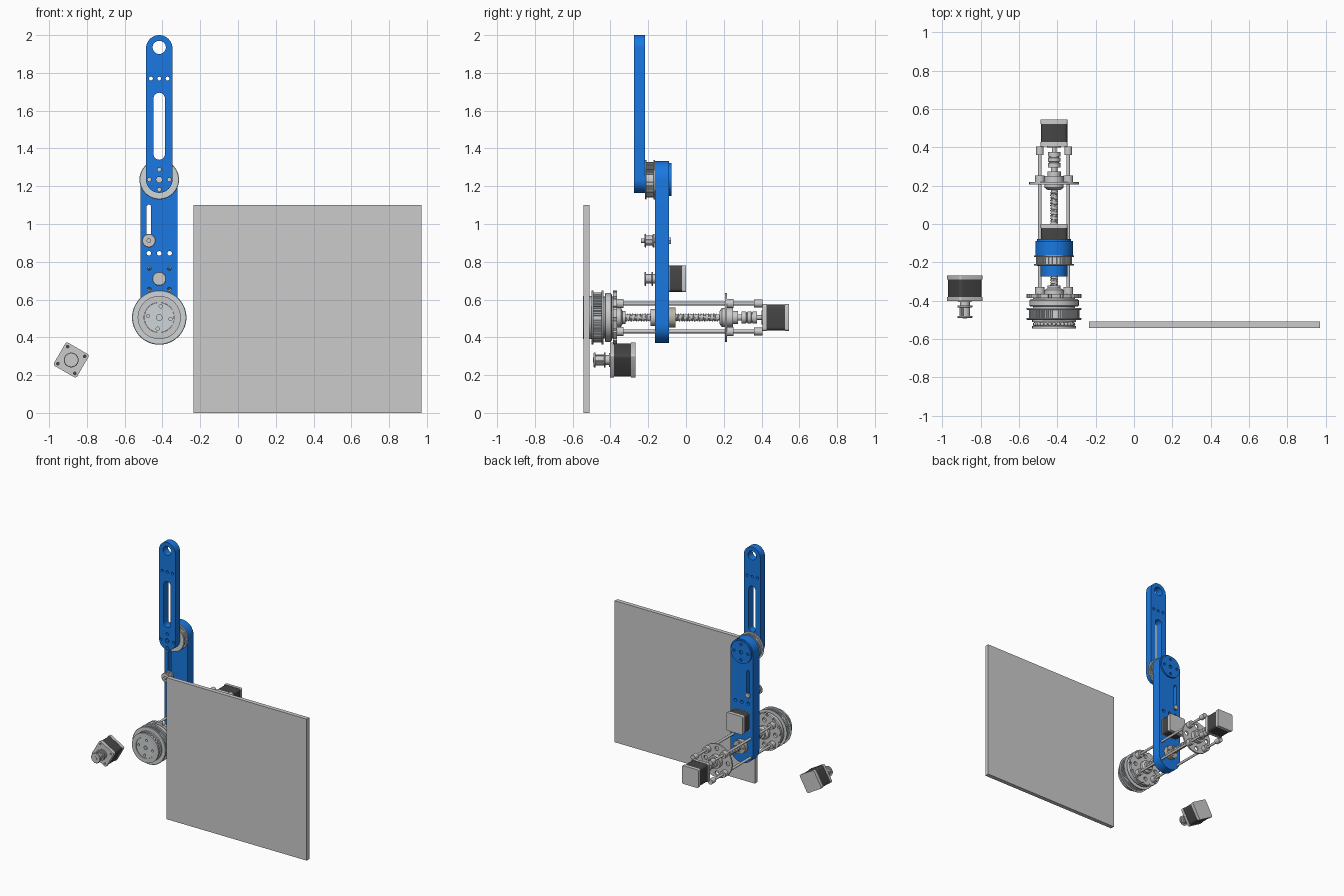
import bpy, bmesh
from math import sin, cos, pi, radians

if "Cube" in bpy.data.objects:
    bpy.data.objects.remove(bpy.data.objects["Cube"])

CX, CZ = -0.417, 0.505      # main axis of the joint

def material(name, c):
    m = bpy.data.materials.new(name)
    m.diffuse_color = (*c, 1)
    m.use_nodes = True
    m.node_tree.nodes["Principled BSDF"].inputs["Base Color"].default_value = m.diffuse_color
    return m

BLUE = material("blue", (0.01, 0.19, 0.76))
DARK = material("dark", (0.06, 0.06, 0.06))
LIGHT = material("light", (0.62, 0.66, 0.68))
TAN = material("tan", (0.5, 0.46, 0.38))

def finish(name, bm, mat=None):
    bmesh.ops.remove_doubles(bm, verts=bm.verts, dist=1e-5)
    bmesh.ops.recalc_face_normals(bm, faces=bm.faces)
    me = bpy.data.meshes.new(name)
    bm.to_mesh(me)
    bm.free()
    ob = bpy.data.objects.new(name, me)
    bpy.context.collection.objects.link(ob)
    if mat:
        me.materials.append(mat)
    return ob

# 2D outlines in the x-z plane
def circle(x, z, r, n=32):
    return [(x + r * cos(2 * pi * i / n), z + r * sin(2 * pi * i / n)) for i in range(n)]

def capsule(x, z0, z1, r, n=20):
    top = [(x + r * cos(pi * i / n), z1 + r * sin(pi * i / n)) for i in range(n + 1)]
    return top + [(x - r * cos(pi * i / n), z0 - r * sin(pi * i / n)) for i in range(n + 1)]

def toothed(x, z, ro, ri, n, duty=0.5):
    pts = []
    for i in range(n):
        for f, r in ((0, ro), (duty / 2, ro), (duty, ro), (duty + 0.06, ri), (0.94, ri)):
            a = 2 * pi * (i + f) / n
            pts.append((x + r * cos(a), z + r * sin(a)))
    return pts

def rounded_square(x, z, h, c, ang):
    pts = []
    for k in range(4):
        for j in range(5):
            a = k * pi / 2 + j * pi / 8
            sx, sz = (1, -1, -1, 1)[k], (1, 1, -1, -1)[k]
            u, v = sx * (h - c) + c * cos(a), sz * (h - c) + c * sin(a)
            pts.append((x + u * cos(ang) - v * sin(ang), z + u * sin(ang) + v * cos(ang)))
    return pts

def prism(name, y0, y1, outlines, mat=None):
    """Extrude an outline (first) with holes (rest) from y0 to y1."""
    cu = bpy.data.curves.new(name, 'CURVE')
    cu.dimensions, cu.fill_mode, cu.extrude = '2D', 'BOTH', (y1 - y0) / 2
    for pts in outlines:
        s = cu.splines.new('POLY')
        s.points.add(len(pts) - 1)
        for p, (x, z) in zip(s.points, pts):
            p.co = (x, z, 0, 1)
        s.use_cyclic_u = True
    tmp = bpy.data.objects.new("tmp", cu)
    bpy.context.collection.objects.link(tmp)
    me = bpy.data.meshes.new_from_object(tmp.evaluated_get(bpy.context.evaluated_depsgraph_get()))
    bpy.data.objects.remove(tmp)
    bm = bmesh.new()
    bm.from_mesh(me)
    for v in bm.verts:
        v.co = (v.co.x, (y0 + y1) / 2 - v.co.z, v.co.y)
    return finish(name, bm, mat)

def lathe(name, x, z, prof, mat=None, n=32, closed=False):
    """Turn an (r, y) profile around the y axis at x, z."""
    bm = bmesh.new()
    vs = [bm.verts.new((r, y, 0)) for r, y in prof]
    es = [bm.edges.new(p) for p in zip(vs, vs[1:] + vs[:1] if closed else vs[1:])]
    bmesh.ops.spin(bm, geom=vs + es, cent=(0, 0, 0), axis=(0, 1, 0), angle=2 * pi, steps=n)
    ob = finish(name, bm, mat)
    ob.location = (x, 0, z)
    return ob

def cyl(name, x, z, r, y0, y1, mat=None, n=32):
    return lathe(name, x, z, [(0, y0), (r, y0), (r, y1), (0, y1)], mat, n)

def pulley(name, x, z, y0, y1, rf, rt, teeth, mat=None):
    t = 0.16 * (y1 - y0)
    prism(name + "_teeth", y0 + t, y1 - t, [toothed(x, z, rt, rt * 0.95, teeth)], mat)
    for k, a in (("front", y0), ("back", y1 - t)):
        lathe(f"{name}_{k}_flange", x, z, [(0, a), (rf - .003, a), (rf, a + .003), (rf, a + t), (0, a + t)], mat, 48)

def motor(name, x, z, y0, y1, ang=0.0):
    e = 0.022
    sq = lambda h, c: [rounded_square(x, z, h, c, ang)]
    holes = []
    for sx in (-1, 1):
        for sz in (-1, 1):
            u, v = 0.052 * sx, 0.052 * sz
            holes.append(circle(x + u * cos(ang) - v * sin(ang), z + u * sin(ang) + v * cos(ang), 0.007, 12))
    prism(name + "_front_cap", y0, y0 + e, sq(.071, .012) + holes)
    prism(name + "_core", y0 + e, y1 - e, sq(.069, .018), DARK)
    prism(name + "_rear_cap", y1 - e, y1, sq(.071, .012))
    cyl(name + "_boss", x, z, 0.036, y0 - 0.006, y0 + 0.002)
    cyl(name + "_shaft", x, z, 0.012, y0 - 0.09, y0)

# Flat panel
bm = bmesh.new()
bmesh.ops.create_cube(bm, size=1)
panel = finish("panel", bm)
panel.scale, panel.location = (1.205, 0.032, 1.1), (0.368, -0.526, 0.55)

# Upper arm
TZ = 1.235
small = lambda x, z, r=0.01: circle(x, z, r, 16)
around = lambda z, d: [small(CX + d * cos(k * pi / 2), z + d * sin(k * pi / 2)) for k in range(4)]
prism("upper_arm", -0.274, -0.217,
      [capsule(CX, TZ, 1.93, 0.07), circle(CX, 1.935, 0.035), capsule(CX, 1.37, 1.665, 0.03),
       circle(CX, TZ, 0.017, 6)] + around(TZ, 0.053) + [small(CX + d, 1.77) for d in (-.044, 0, .044)], BLUE)
pulley("elbow_pulley", CX, TZ, -0.217, -0.165, 0.105, 0.094, 60, LIGHT)

# Lower arm
prism("lower_arm", -0.165, -0.09,
      [capsule(CX, 0.469, TZ, 0.098), capsule(CX - .055, 0.9, 1.09, 0.0125)]
      + [small(CX + d, 0.845, .012) for d in (-.055, 0, .055)]
      + [small(CX + a, 0.71 + b) for a in (-.053, .053) for b in (-.055, .055)], BLUE)
prism("elbow_cap", -0.09, -0.078, [circle(CX, TZ, 0.088, 48), circle(CX, TZ, 0.015, 6)] + around(TZ, 0.06), BLUE)

# Belt tensioner and elbow motor
pulley("idler", CX - .055, 0.912, -0.22, -0.168, 0.036, 0.026, 18)
cyl("idler_shaft", CX - .055, 0.912, 0.012, -0.238, -0.088, n=20)
cyl("idler_nut", CX - .055, 0.912, 0.02, -0.09, -0.08, n=6)
motor("elbow_motor", CX, 0.71, -0.11, 0.0)
pulley("elbow_motor_pulley", CX, 0.71, -0.22, -0.175, 0.037, 0.026, 20)
cyl("elbow_motor_hub", CX, 0.71, 0.024, -0.18, -0.16)

# Separate base motor, turned about its shaft
MX, MZ = -0.883, 0.28
motor("base_motor", MX, MZ, -0.402, -0.268, radians(-30))
pulley("base_motor_pulley", MX, MZ, -0.49, -0.425, 0.039, 0.028, 20)
cyl("base_motor_hub", MX, MZ, 0.026, -0.43, -0.405)

# Lift motor with flexible coupling
motor("lift_motor", CX, CZ, 0.405, 0.545)
lathe("coupling", CX, CZ, [(0, .295), (.033, .295), (.033, .318), (.026, .32), (.026, .324), (.033, .326), (.033, .345),
                           (.026, .347), (.026, .351), (.033, .353), (.033, .375), (0, .375)])

# Lead screw: core with a helical thread
cyl("screw_core", CX, CZ, 0.017, -0.36, 0.3)
cu = bpy.data.curves.new("screw_thread", 'CURVE')
cu.dimensions, cu.bevel_depth, cu.bevel_resolution = '3D', 0.0045, 0
sp = cu.splines.new('POLY')
N = 38 * 16
sp.points.add(N)
for i, p in enumerate(sp.points):
    a = 2 * pi * i / 16
    p.co = (CX + .017 * cos(a), -0.34 + 0.51 * i / N, CZ + .017 * sin(a), 1)
tmp = bpy.data.objects.new("tmp", cu)
bpy.context.collection.objects.link(tmp)
bm = bmesh.new()
bm.from_mesh(bpy.data.meshes.new_from_object(tmp.evaluated_get(bpy.context.evaluated_depsgraph_get())))
bpy.data.objects.remove(tmp)
finish("screw_thread", bm)

# Lead screw nut carried by the lower arm
cyl("nut_front", CX, CZ, 0.045, -0.187, -0.16)
prism("nut_flange", -0.09, -0.055, [circle(CX, CZ, 0.052), circle(CX, CZ, 0.018)] + [
    small(CX + .036 * cos(k * pi / 2), CZ + .036 * sin(k * pi / 2), .006) for k in range(4)], TAN)

# Guide rods with clamps at both plates and the motor
for sx in (-1, 1):
    for sz in (-1, 1):
        x, z = CX + .074 * sx, CZ + .074 * sz
        tag = ("left" if sx < 0 else "right") + ("_lower" if sz < 0 else "_upper")
        cyl("guide_rod_" + tag, x, z, 0.0095, -0.365, 0.39, n=20)
        cyl("motor_post_" + tag, x, z, 0.02, 0.36, 0.405, n=24)
        cyl("rear_clamp_" + tag, x, z, 0.025, 0.217, 0.252, n=24)
        cyl("front_clamp_" + tag, x, z, 0.025, -0.366, -0.33, n=24)

# Rear and front plates
card = [circle(CX + .095 * cos(k * pi / 2), CZ + .095 * sin(k * pi / 2), .016, 20) for k in range(4)]
prism("rear_plate", 0.206, 0.218, [circle(CX, CZ, 0.13, 64)] + card)
lathe("rear_bearing", CX, CZ, [(0, .178), (.034, .178), (.05, .19), (.05, .25), (.035, .25), (.035, .275), (0, .275)])
prism("front_plate", -0.386, -0.366, [toothed(CX, CZ, 0.143, 0.132, 14, 0.7)] + card)
lathe("front_hub", CX, CZ, [(0, -.37), (.05, -.37), (.05, -.345), (.034, -.335), (.034, -.32), (0, -.32)])

# Base turntable: spacer, large pulley and ball bearing
lathe("spacer_ring", CX, CZ, [(0, -.43), (.124, -.43), (.129, -.425), (.129, -.398), (.12, -.392), (.11, -.392),
                              (.11, -.386), (0, -.386)], n=64)
cyl("spacer_neck", CX, CZ, 0.11, -0.44, -0.43, n=64)
pulley("base_pulley", CX, CZ, -0.5, -0.438, 0.144, 0.132, 80, LIGHT)
for k, y in (("front", -.545), ("back", -.512)):
    lathe(f"bearing_{k}_race", CX, CZ, [(.08, y), (.114, y), (.114, y + .012), (.08, y + .012)], n=64, closed=True)
bm = bmesh.new()
for i in range(28):
    a = 2 * pi * i / 28
    s = bmesh.ops.create_uvsphere(bm, u_segments=12, v_segments=8, radius=0.0108)
    bmesh.ops.translate(bm, verts=s["verts"], vec=(CX + .1 * cos(a), -0.5225, CZ + .1 * sin(a)))
finish("bearing_balls", bm)
prism("bearing_hub", -0.54, -0.5, [circle(CX, CZ, 0.079, 64), circle(CX, CZ, 0.016, 6)] + [
    small(CX + .06 * cos(k * pi / 2 - .13), CZ + .06 * sin(k * pi / 2 - .13), .009) for k in range(4)], LIGHT)

# Smooth the round surfaces and keep the edges sharp
bpy.ops.object.select_all(action='SELECT')
bpy.context.view_layer.objects.active = panel
bpy.ops.object.shade_smooth_by_angle(angle=radians(30))
